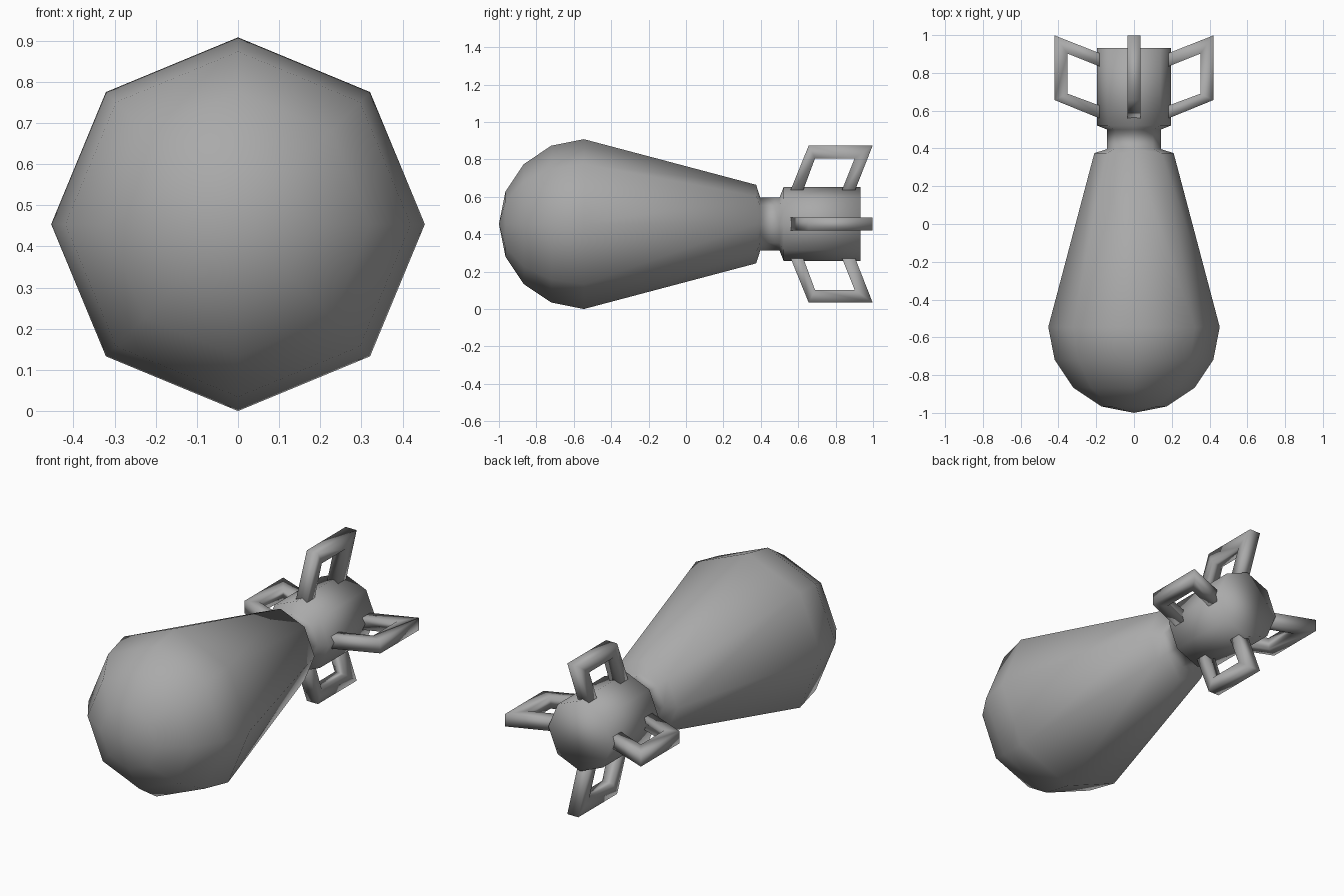
import bpy, bmesh
from math import sin, cos, pi
from mathutils import Matrix

cube = bpy.data.objects.get("Cube")
if cube:
    bpy.data.objects.remove(cube, do_unlink=True)

SIDES = 8
RADIUS = 0.454
NOSE_Y = RADIUS - 1
AXIS = Matrix.Translation((0, 0, RADIUS))

grey = bpy.data.materials.new("plain grey")
grey.use_nodes = True
grey.diffuse_color = (0.4, 0.4, 0.4, 1)
grey.node_tree.nodes["Principled BSDF"].inputs["Base Color"].default_value = (0.4, 0.4, 0.4, 1)


def finish(bm, name, matrix):
    """Turn a bmesh into a smooth grey object."""
    bmesh.ops.recalc_face_normals(bm, faces=bm.faces)
    for face in bm.faces:
        face.smooth = True
    mesh = bpy.data.meshes.new(name)
    bm.to_mesh(mesh)
    bm.free()
    mesh.materials.append(grey)
    obj = bpy.data.objects.new(name, mesh)
    obj.matrix_world = matrix
    bpy.context.collection.objects.link(obj)
    return obj


def lathe(name, profile):
    """Eight-sided solid around the y axis, closed at both ends."""
    bm = bmesh.new()
    rings = []
    for y, r in profile:
        if r == 0:
            rings.append([bm.verts.new((0, y, 0))] * SIDES)
        else:
            rings.append([bm.verts.new((r * cos(2 * pi * i / SIDES), y, r * sin(2 * pi * i / SIDES)))
                          for i in range(SIDES)])
    for a, b in zip(rings, rings[1:]):
        for i in range(SIDES):
            j = (i + 1) % SIDES
            corners = dict.fromkeys((a[i], a[j], b[j], b[i]))
            bm.faces.new(list(corners))
    bm.faces.new(rings[-1])
    return finish(bm, name, AXIS)


def fin(name, angle):
    """Swept open frame of square bar, feet buried in the tail."""
    outer = [(0.534, 0.12), (0.656, 0.42), (0.998, 0.42), (0.88, 0.12)]
    inner = [(0.604, 0.12), (0.69, 0.352), (0.902, 0.352), (0.809, 0.12)]
    half = 0.034
    bm = bmesh.new()
    sections = []
    for o, i in zip(outer, inner):
        sections.append([bm.verts.new((x, y, z)) for x, (y, z) in
                         ((-half, o), (half, o), (half, i), (-half, i))])
    for a, b in zip(sections, sections[1:]):
        for k in range(4):
            n = (k + 1) % 4
            bm.faces.new((a[k], a[n], b[n], b[k]))
    bm.faces.new(sections[0])
    bm.faces.new(sections[-1])
    return finish(bm, name, AXIS @ Matrix.Rotation(angle, 4, 'Y'))


# Body: round nose, long taper, narrow neck and drum tail
nose = [(NOSE_Y - RADIUS * cos(k * pi / 8), RADIUS * sin(k * pi / 8)) for k in range(5)]
rear = [(0.375, 0.21), (0.397, 0.142), (0.5, 0.142), (0.522, 0.197), (0.932, 0.197)]
lathe("bomb_body", nose + rear)

# Four tail fins
for index, side in enumerate(("top", "left", "bottom", "right")):
    fin(side + "_fin", index * pi / 2)
